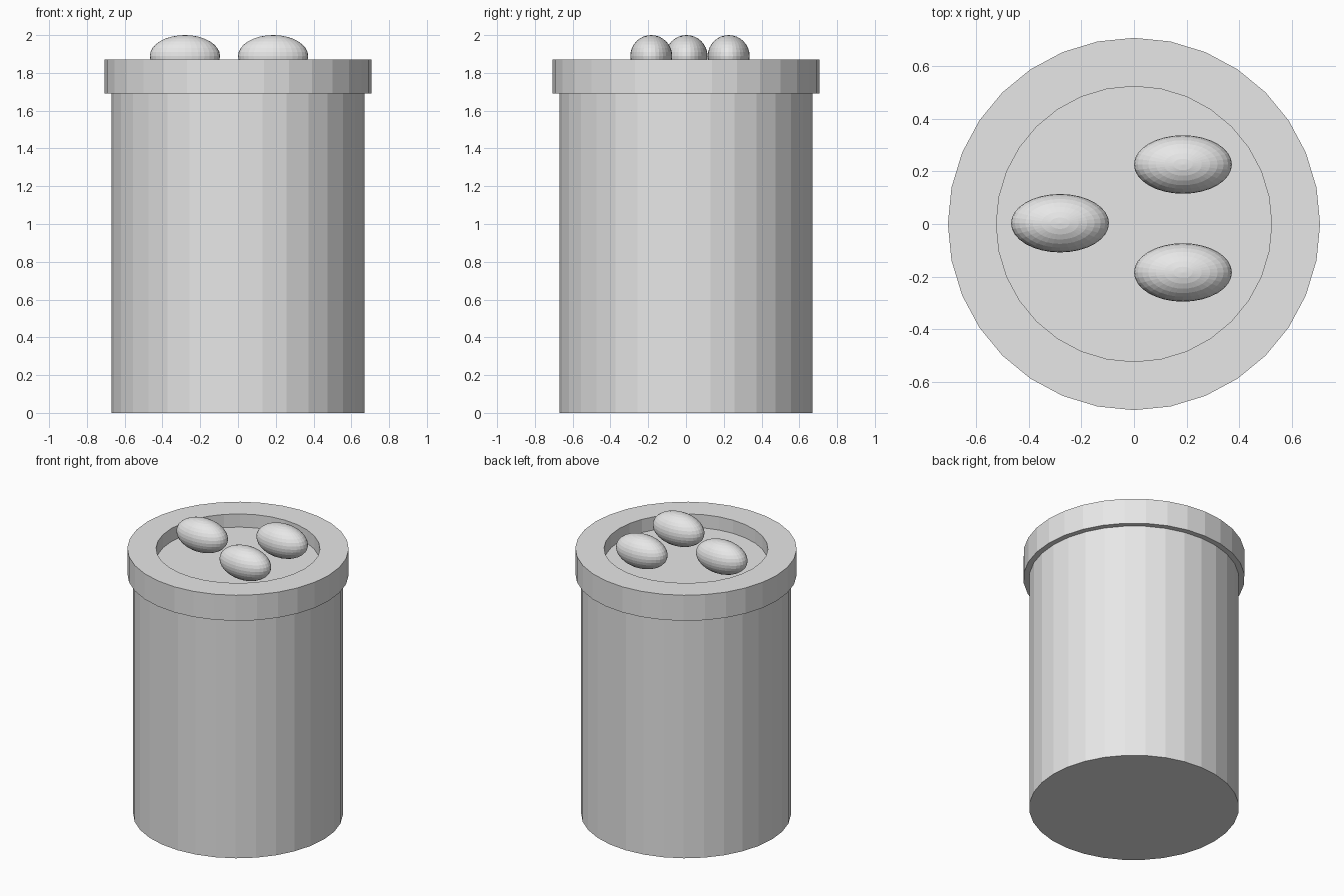
import bpy
import bmesh
import math

cube = bpy.data.objects.get("Cube")
if cube:
    bpy.data.objects.remove(cube, do_unlink=True)

SIDES = 32
GREY = (0.8, 0.8, 0.8, 1.0)

grey = bpy.data.materials.new("light grey")
grey.use_nodes = True
grey.diffuse_color = GREY
grey.node_tree.nodes["Principled BSDF"].inputs["Base Color"].default_value = GREY


def add_object(name, bm):
    bmesh.ops.recalc_face_normals(bm, faces=bm.faces)
    mesh = bpy.data.meshes.new(name)
    bm.to_mesh(mesh)
    bm.free()
    mesh.materials.append(grey)
    obj = bpy.data.objects.new(name, mesh)
    bpy.context.collection.objects.link(obj)
    return obj


def turned(name, profile):
    """Turn a (radius, height) profile about z and cap both ends."""
    bm = bmesh.new()
    rings = []
    for radius, z in profile:
        angles = [2 * math.pi * i / SIDES for i in range(SIDES)]
        rings.append([bm.verts.new((radius * math.cos(a), radius * math.sin(a), z))
                      for a in angles])
    for low, high in zip(rings, rings[1:]):
        for i in range(SIDES):
            j = (i + 1) % SIDES
            bm.faces.new((low[i], low[j], high[j], high[i]))
    bm.faces.new(rings[0][::-1])
    bm.faces.new(rings[-1])
    return add_object(name, bm)


# Plain cylindrical body
turned("body", [(0.67, 0), (0.67, 1.69)])

# Overhanging lid with a shallow round recess
turned("recessed_lid", [(0.707, 1.69), (0.707, 1.87), (0.523, 1.87), (0.523, 1.777)])

# Three oval beans resting in the recess
for name, x, y in (("right_bean", -0.281, 0.003),
                   ("back_bean", 0.186, 0.226),
                   ("front_bean", 0.186, -0.184)):
    bm = bmesh.new()
    bmesh.ops.create_uvsphere(bm, u_segments=SIDES, v_segments=16, radius=1)
    bean = add_object(name, bm)
    bean.scale = (0.186, 0.111, 0.111)
    bean.location = (x, y, 1.889)
